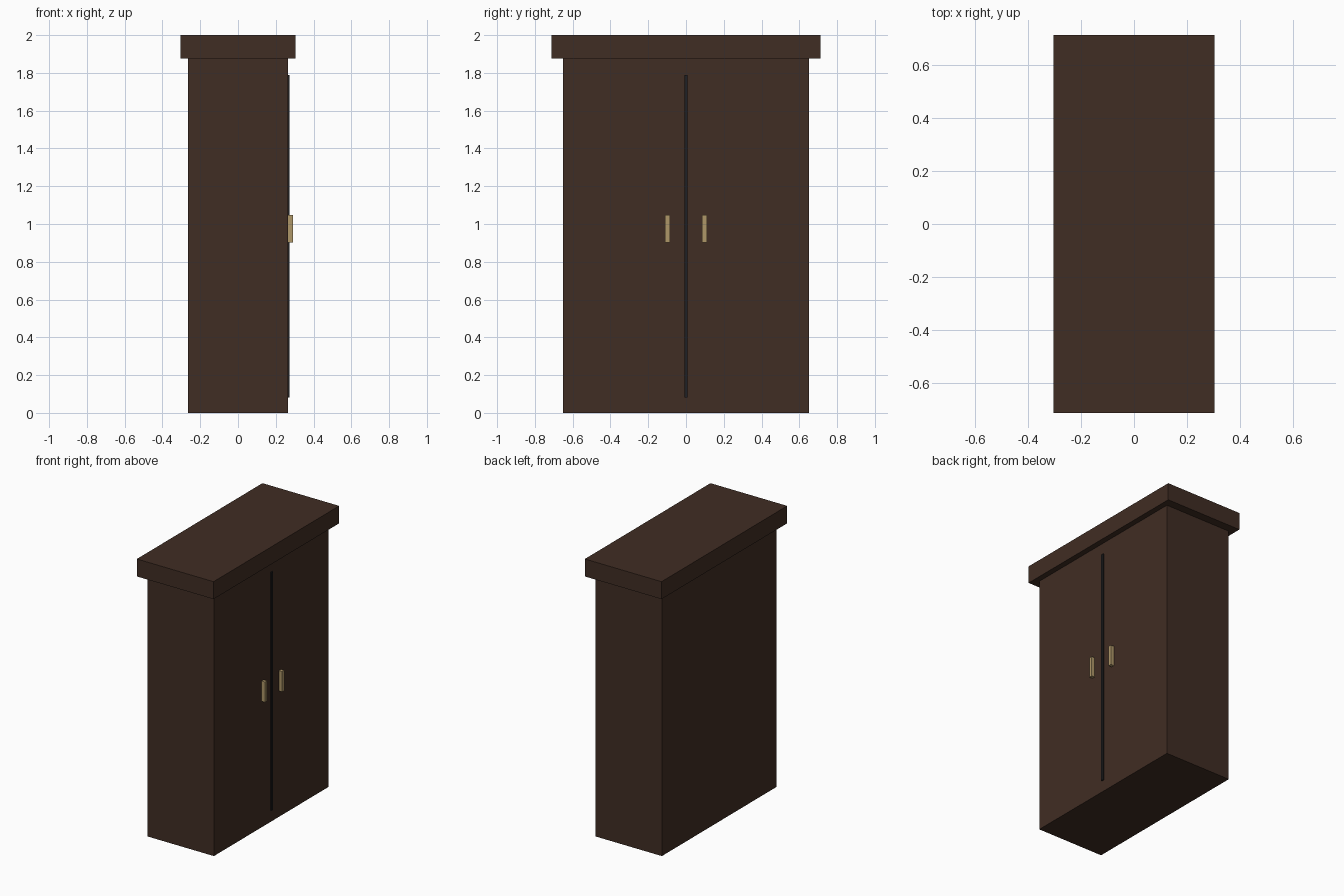
import bpy
import bmesh
from mathutils import Vector

if "Cube" in bpy.data.objects:
    bpy.data.objects.remove(bpy.data.objects["Cube"], do_unlink=True)


def material(name, rgb):
    mat = bpy.data.materials.new(name)
    mat.use_nodes = True
    mat.diffuse_color = (*rgb, 1)
    mat.node_tree.nodes["Principled BSDF"].inputs["Base Color"].default_value = (*rgb, 1)
    return mat


def box(name, low, high, mat):
    """Axis-aligned box between two corners."""
    low, high = Vector(low), Vector(high)
    size, centre = high - low, (low + high) / 2
    bm = bmesh.new()
    bmesh.ops.create_cube(bm, size=1)
    bmesh.ops.scale(bm, vec=size, verts=bm.verts)
    mesh = bpy.data.meshes.new(name)
    bm.to_mesh(mesh)
    bm.free()
    mesh.materials.append(mat)
    obj = bpy.data.objects.new(name, mesh)
    obj.location = centre
    bpy.context.collection.objects.link(obj)
    return obj


wood = material("dark brown wood", (0.051, 0.026, 0.017))
black = material("black gap", (0.013, 0.013, 0.014))
brass = material("pale brass", (0.43, 0.31, 0.14))

# Cabinet body and overhanging top
FACE = 0.264
box("cabinet_body", (-FACE, -0.65, 0), (FACE, 0.65, 1.875), wood)
box("cornice", (-0.304, -0.711, 1.875), (0.304, 0.711, 2), wood)

# Strip between the two doors
box("door_gap", (FACE - 0.005, -0.009, 0.082), (0.273, 0.009, 1.79), black)

# One handle on each door
for name, side in (("front_door_handle", -1), ("back_door_handle", 1)):
    y = side * 0.098
    box(name, (FACE - 0.003, y - 0.012, 0.902), (0.29, y + 0.012, 1.048), brass)
